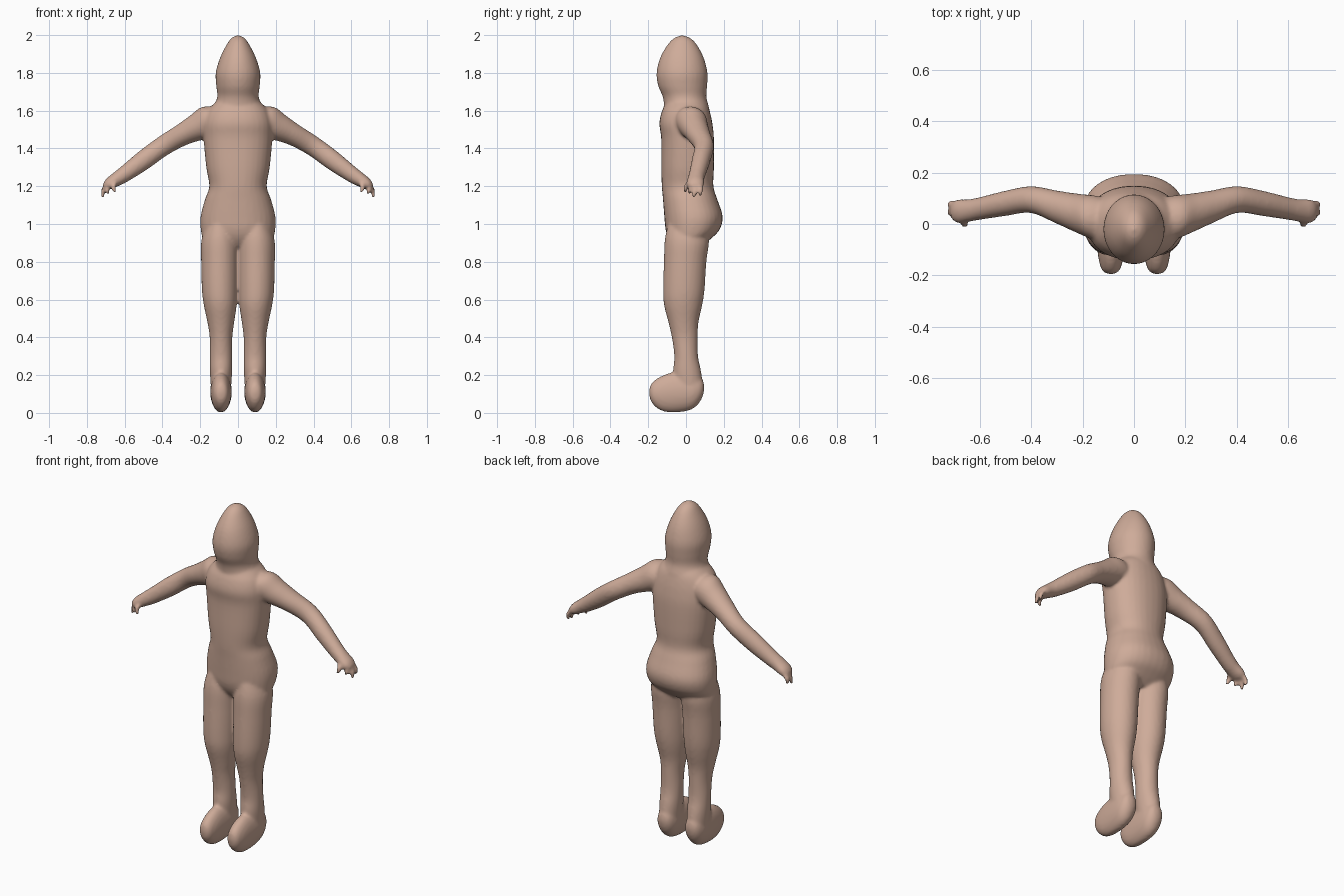
import bpy, bmesh, math
from mathutils import Vector

skin = bpy.data.materials.new("warm skin")
skin.diffuse_color = (0.62, 0.41, 0.32, 1)

X, Y, Z = Vector((1, 0, 0)), Vector((0, 1, 0)), Vector((0, 0, 1))
ARM_UP = Vector((0.48, 0, 0.88))
bm = bmesh.new()


def spline(rows, steps=4):
    """Catmull-Rom interpolation of all values in the rows."""
    out = []
    for i in range(len(rows) - 1):
        a, b, c, d = (rows[max(0, min(len(rows) - 1, i + k))] for k in (-1, 0, 1, 2))
        for s in range(steps):
            t = s / steps
            out.append([0.5 * (2 * q + (r - p) * t + (2 * p - 5 * q + 4 * r - w) * t * t
                               + (3 * q - p - 3 * r + w) * t ** 3)
                        for p, q, r, w in zip(a, b, c, d)])
    return out + [list(rows[-1])]


def loft(rows, u, v, side=1, power=2.0, n=32):
    """Closed skin through rings given as x, y, z, radius along u, radius along v."""
    rings, faces = [], []
    for x, y, z, ru, rv in spline(rows):
        ring = []
        for k in range(n):
            a = 2 * math.pi * k / n
            c, s = math.cos(a), math.sin(a)
            c = math.copysign(abs(c) ** (2 / power), c)
            s = math.copysign(abs(s) ** (2 / power), s)
            p = Vector((x, y, z)) + u * c * max(ru, 0.002) + v * s * max(rv, 0.002)
            p.x *= side
            ring.append(bm.verts.new(p))
        rings.append(ring)
    for r, q in zip(rings, rings[1:]):
        for k in range(n):
            j = (k + 1) % n
            faces.append(bm.faces.new((r[k], r[j], q[j], q[k])))
    faces += [bm.faces.new(rings[0]), bm.faces.new(rings[-1])]
    bmesh.ops.recalc_face_normals(bm, faces=faces)


def upright(rows, xc=0, **kw):
    """Loft from height, half width, front y, back y."""
    loft([(xc, (f + b) / 2, z, w, (b - f) / 2) for z, w, f, b in rows], X, Y, **kw)


# Head and neck
upright([(2.0, .004, -.024, -.016), (1.985, .034, -.062, .022), (1.95, .06, -.097, .057),
         (1.88, .095, -.137, .094), (1.8, .118, -.156, .114), (1.73, .115, -.147, .112),
         (1.67, .11, -.122, .108), (1.6, .135, -.115, .125), (1.5, .14, -.11, .12)])

# Torso and hips
upright([(1.67, .09, -.09, .09), (1.63, .135, -.112, .115), (1.59, .165, -.13, .128),
         (1.53, .182, -.141, .14), (1.45, .182, -.131, .148), (1.3, .168, -.131, .148),
         (1.2, .152, -.128, .145), (1.13, .175, -.122, .166), (1.04, .198, -.115, .194),
         (.97, .197, -.108, .178), (.92, .185, -.09, .13), (.88, .15, -.06, .08)], power=2.2)

# Single finger paths: base to tip
fingers = [[(.655, .01, 1.215), (.66, -.002, 1.185), (.645, -.002, 1.163)],
           [(.69, .03, 1.20), (.695, .02, 1.175), (.68, .018, 1.155)],
           [(.70, .05, 1.20), (.715, .045, 1.165), (.718, .04, 1.135)],
           [(.70, .075, 1.20), (.716, .078, 1.17), (.708, .075, 1.145)]]

for side in (1, -1):
    # Leg
    leg = [(1.02, .094, .06, -.09, .1), (.92, .097, .096, -.112, .122),
           (.8, .098, .097, -.117, .108), (.65, .097, .094, -.121, .098),
           (.57, .094, .087, -.116, .086), (.48, .091, .071, -.093, .066),
           (.4, .09, .06, -.075, .062), (.3, .09, .06, -.062, .064),
           (.22, .09, .059, -.068, .08), (.14, .09, .054, -.06, .09)]
    loft([(x, (f + b) / 2, z, w, (b - f) / 2) for z, x, w, f, b in leg], X, Y, side)

    # Foot
    loft([(.09, y, z, w, h) for y, z, w, h in
          [(-.196, .11, .004, .006), (-.183, .106, .032, .05), (-.14, .103, .047, .087),
           (-.08, .107, .054, .105), (0, .112, .057, .103), (.05, .118, .053, .087),
           (.085, .13, .036, .052), (.098, .135, .004, .006)]], X, Z, side)

    # Arm and palm
    loft([(.08, .02, 1.555, .07, .07), (.15, .025, 1.545, .085, .085),
          (.22, .042, 1.51, .076, .072), (.3, .066, 1.47, .064, .058),
          (.4, .095, 1.411, .052, .053), (.5, .08, 1.338, .049, .052),
          (.6, .06, 1.265, .044, .043), (.645, .052, 1.236, .044, .037),
          (.685, .05, 1.211, .046, .03), (.708, .05, 1.196, .03, .016)], Y, ARM_UP, side)

    # Fingers
    for path in fingers:
        loft([(*p, r, r) for p, r in zip(path, (.016, .013, .007))], X, Y, side, n=12)

mesh = bpy.data.meshes.new("body")
bm.to_mesh(mesh)
bm.free()
body = bpy.data.objects.new("body", mesh)
bpy.context.collection.objects.link(body)
mesh.materials.append(skin)

# Merge the parts into one soft skin
remesh = body.modifiers.new("merge", 'REMESH')
remesh.mode = 'VOXEL'
remesh.voxel_size = 0.009
remesh.use_smooth_shade = True
soften = body.modifiers.new("soften", 'SMOOTH')
soften.factor = 0.5
soften.iterations = 6
